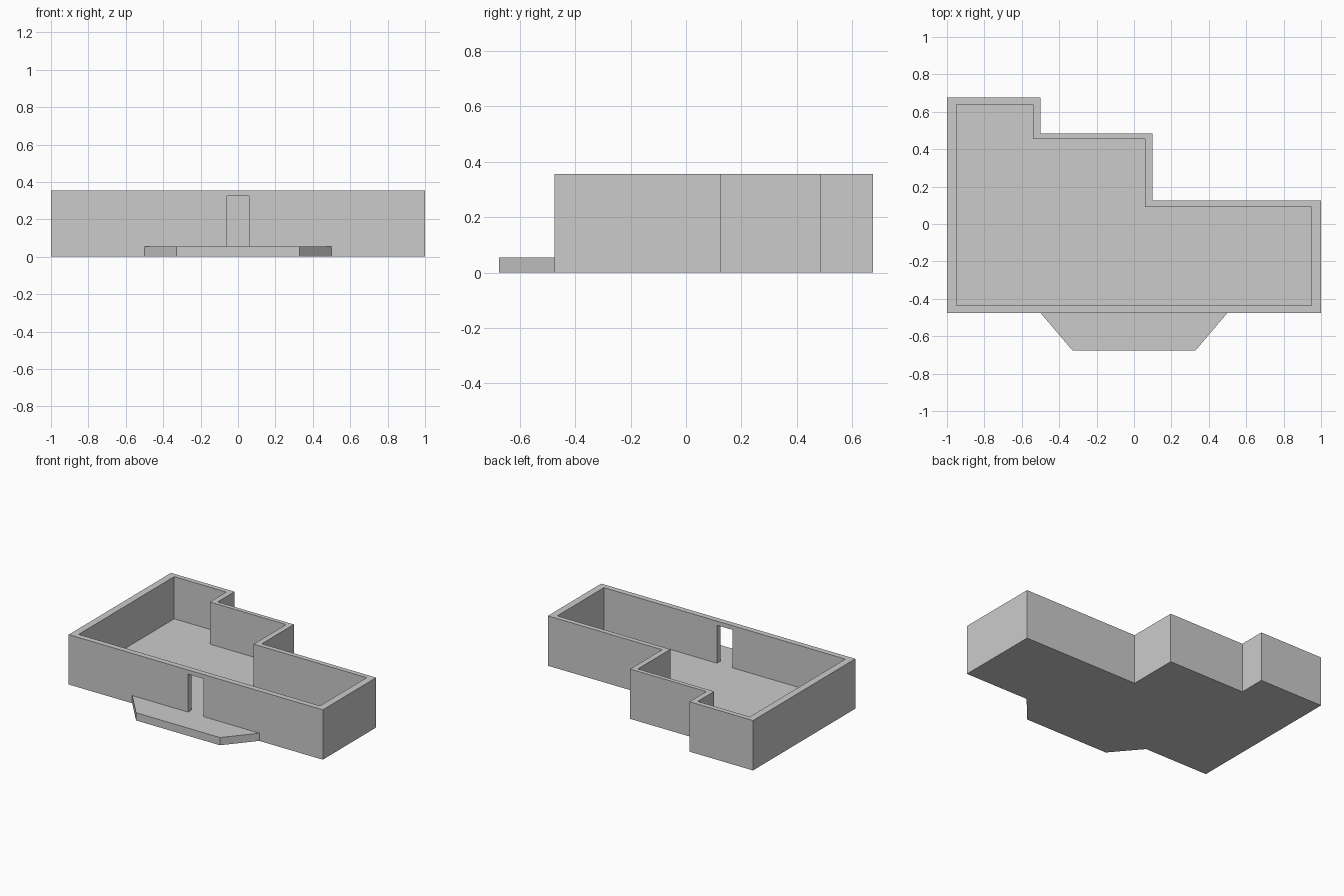
import bpy, bmesh

if "Cube" in bpy.data.objects:
    bpy.data.objects.remove(bpy.data.objects["Cube"])


def prism(name, outline, z0, z1):
    """Extrude a counter-clockwise outline from z0 to z1."""
    bm = bmesh.new()
    base = bm.faces.new([bm.verts.new((x, y, z0)) for x, y in outline])
    top = bmesh.ops.extrude_face_region(bm, geom=[base], use_keep_orig=True)["geom"]
    bmesh.ops.translate(bm, vec=(0, 0, z1 - z0),
                        verts=[v for v in top if isinstance(v, bmesh.types.BMVert)])
    bmesh.ops.recalc_face_normals(bm, faces=bm.faces)
    mesh = bpy.data.meshes.new(name)
    bm.to_mesh(mesh)
    bm.free()
    obj = bpy.data.objects.new(name, mesh)
    bpy.context.collection.objects.link(obj)
    return obj


def cut(target, cutter):
    """Subtract the cutter, apply it, then remove the cutter."""
    mod = target.modifiers.new("cut", 'BOOLEAN')
    mod.operation = 'DIFFERENCE'
    mod.solver = 'EXACT'
    mod.object = cutter
    bpy.context.view_layer.objects.active = target
    bpy.ops.object.modifier_apply(modifier=mod.name)
    bpy.data.objects.remove(cutter)


FLOOR, WALL_TOP, DOOR_TOP = 0.055, 0.355, 0.325

# stepped building shell: solid footprint, hollowed down to the floor
outer = [(-1, -0.475), (1, -0.475), (1, 0.125), (0.1, 0.125),
         (0.1, 0.485), (-0.5, 0.485), (-0.5, 0.675), (-1, 0.675)]
inner = [(-0.95, -0.435), (0.95, -0.435), (0.95, 0.09), (0.06, 0.09),
         (0.06, 0.455), (-0.54, 0.455), (-0.54, 0.64), (-0.95, 0.64)]
shell = prism("building_shell", outer, 0, WALL_TOP)
cut(shell, prism("room_cutter", inner, FLOOR, WALL_TOP + 0.2))

# doorway through the front wall
door = [(-0.06, -0.55), (0.06, -0.55), (0.06, -0.35), (-0.06, -0.35)]
cut(shell, prism("door_cutter", door, FLOOR, DOOR_TOP))

# tapered front porch, flush with the floor
porch = [(-0.5, -0.475), (-0.33, -0.675), (0.33, -0.675), (0.5, -0.475)]
prism("front_porch", porch, 0, FLOOR)
